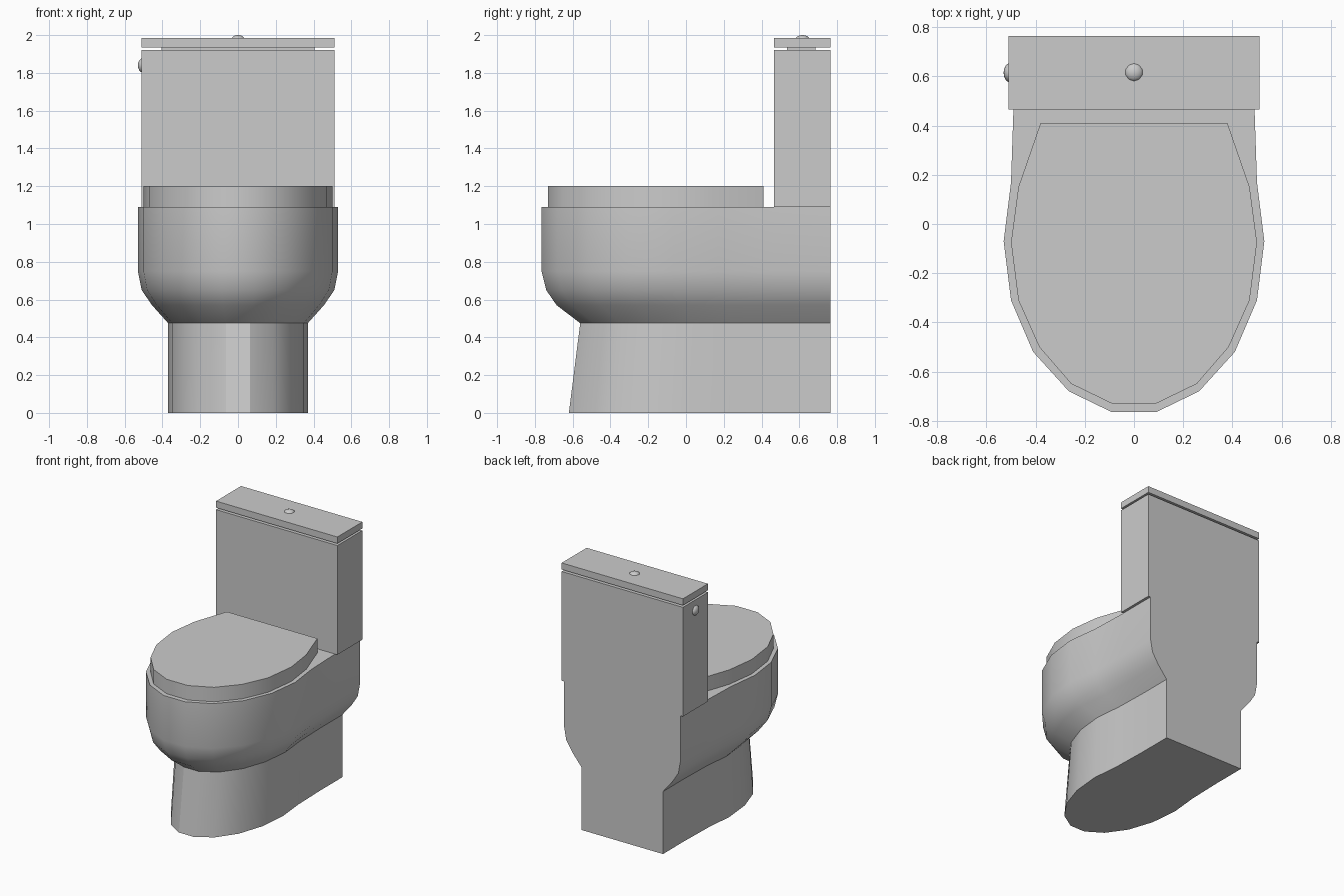
import bpy, bmesh, math

if "Cube" in bpy.data.objects:
    bpy.data.objects.remove(bpy.data.objects["Cube"])

BACK = 0.765
# right half outlines, front to back
RIM = [(0.09, -0.765), (0.265, -0.68), (0.41, -0.52), (0.5, -0.31),
       (0.53, -0.07), (0.5, 0.17), (0.49, 0.47), (0.49, BACK)]
SEAT = [(0.09, -0.73), (0.255, -0.65), (0.385, -0.5), (0.47, -0.31),
        (0.5, -0.075), (0.47, 0.15), (0.38, 0.41)]


def finish(name, bm, angle=30):
    bmesh.ops.recalc_face_normals(bm, faces=bm.faces)
    me = bpy.data.meshes.new(name)
    bm.to_mesh(me)
    bm.free()
    ob = bpy.data.objects.new(name, me)
    bpy.context.collection.objects.link(ob)
    bpy.ops.object.select_all(action='DESELECT')
    ob.select_set(True)
    bpy.context.view_layer.objects.active = ob
    bpy.ops.object.shade_smooth_by_angle(angle=math.radians(angle))
    return ob


def loft(name, half, levels, bottom=True, top=True):
    """Levels are (z, half width, front y); the back stays in place."""
    full = half + [(-x, y) for x, y in reversed(half)]
    width = max(x for x, y in half)
    front, back = half[0][1], half[-1][1]
    bm = bmesh.new()
    rings = []
    for z, w, f in levels:
        k = (back - f) / (back - front)
        rings.append([bm.verts.new((x * w / width, back - (back - y) * k, z))
                      for x, y in full])
    n = len(full)
    for a, b in zip(rings, rings[1:]):
        for i in range(n):
            j = (i + 1) % n
            bm.faces.new((a[i], a[j], b[j], b[i]))
    if bottom:
        bm.faces.new(rings[0])
    if top:
        bm.faces.new(rings[-1])
    return finish(name, bm)


def box(name, x, y0, y1, z0, z1):
    bm = bmesh.new()
    bmesh.ops.create_cube(bm, size=1)
    for v in bm.verts:
        v.co = (v.co.x * 2 * x, (y0 + y1) / 2 + v.co.y * (y1 - y0),
                (z0 + z1) / 2 + v.co.z * (z1 - z0))
    return finish(name, bm)


def button(name, loc, rot):
    bm = bmesh.new()
    bmesh.ops.create_uvsphere(bm, u_segments=10, v_segments=8, radius=0.039)
    bmesh.ops.scale(bm, vec=(1, 1, 0.65), verts=bm.verts)
    ob = finish(name, bm, 60)
    ob.location = loc
    ob.rotation_euler = rot


# pedestal and bowl meet at z = 0.475
loft("pedestal", RIM, [(0, 0.37, -0.62), (0.475, 0.37, -0.56)], top=False)
loft("bowl", RIM, [(0.475, 0.37, -0.56), (0.57, 0.455, -0.685), (0.65, 0.51, -0.74),
                   (0.75, 0.53, -0.765), (1.09, 0.53, -0.765)], bottom=False)

# closed seat cover
loft("seat", SEAT, [(1.09, 0.5, -0.73), (1.2, 0.5, -0.73)])

# tank with recessed neck and lid
box("tank", 0.51, 0.465, BACK, 1.09, 1.92)
box("tank_neck", 0.405, 0.535, 0.685, 1.92, 1.935)
box("tank_lid", 0.51, 0.465, BACK, 1.935, 1.985)

# flush buttons
button("top_button", (0, 0.617, 1.975), (0, 0, 0))
button("side_button", (-0.505, 0.615, 1.84), (0, math.radians(90), 0))
